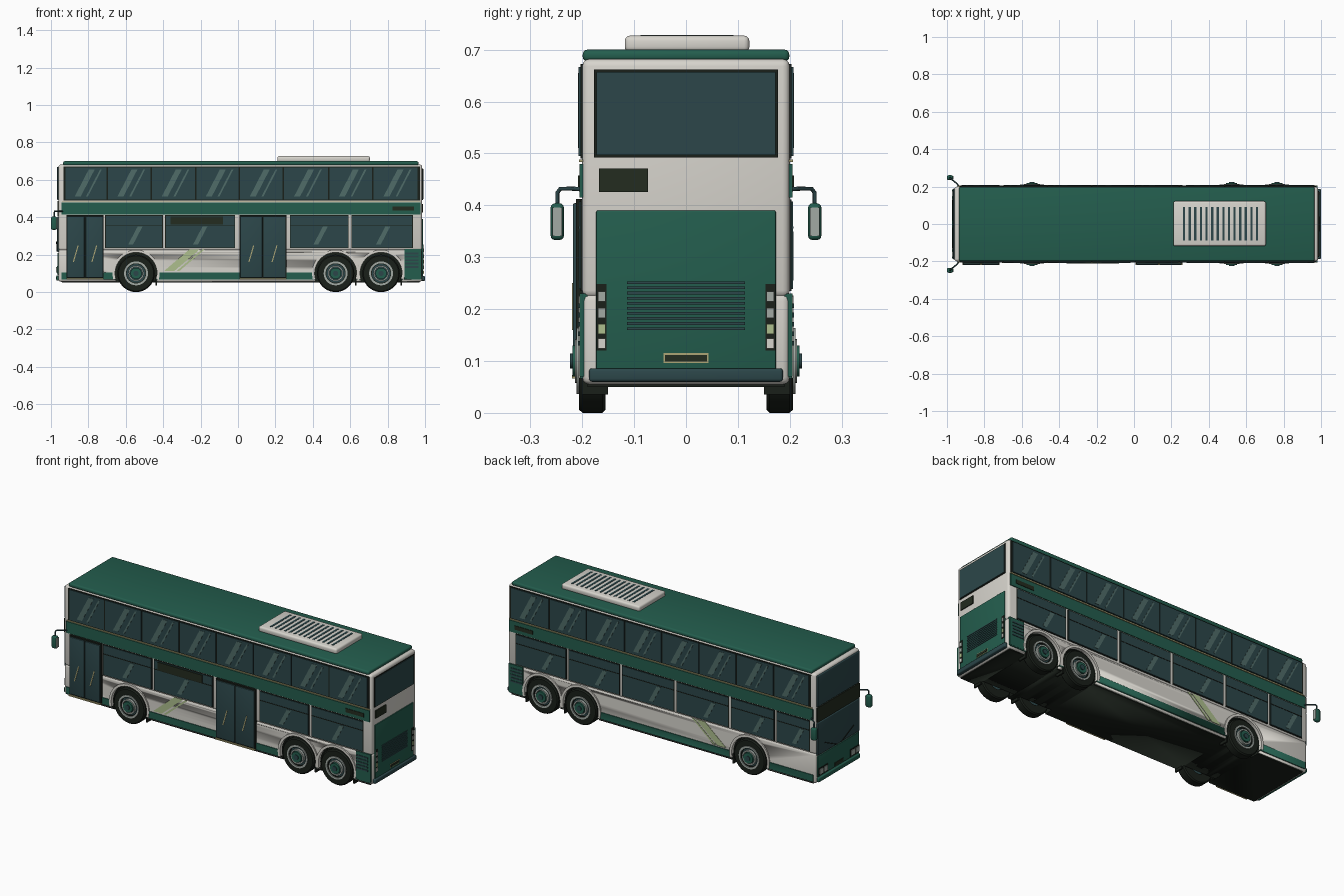
import bpy, bmesh, math
from mathutils import Matrix, Vector

cube = bpy.data.objects.get("Cube")
if cube:
    bpy.data.objects.remove(cube, do_unlink=True)


def material(name, rgb):
    m = bpy.data.materials.new(name)
    m.use_nodes = True
    m.diffuse_color = (*rgb, 1)
    m.node_tree.nodes["Principled BSDF"].inputs["Base Color"].default_value = (*rgb, 1)
    return m


GREEN = material("deep green", (0.017, 0.11, 0.075))
WHITE = material("warm white", (0.68, 0.66, 0.61))
GLASS = material("dark teal glass", (0.025, 0.062, 0.068))
BLACK = material("black rubber", (0.01, 0.014, 0.01))
SIGN = material("sign black", (0.017, 0.025, 0.014))
LIME = material("pale green", (0.42, 0.52, 0.27))
GOLD = material("dull gold", (0.42, 0.38, 0.18))
GREY = material("light grey", (0.36, 0.4, 0.37))
GLARE = material("glass glare", (0.08, 0.15, 0.14))


def finish(name, bm, mat):
    bmesh.ops.recalc_face_normals(bm, faces=bm.faces[:])
    me = bpy.data.meshes.new(name)
    bm.to_mesh(me)
    bm.free()
    me.materials.append(mat)
    me.shade_smooth()
    me.set_sharp_from_angle(angle=math.radians(35))
    ob = bpy.data.objects.new(name, me)
    bpy.context.collection.objects.link(ob)
    return ob


def box(name, x, y, z, mat, bevel=0):
    """Box from (low, high) pairs on each axis."""
    bm = bmesh.new()
    bmesh.ops.create_cube(bm, size=1)
    for v in bm.verts:
        v.co = Vector([r[0] if c < 0 else r[1] for r, c in zip((x, y, z), v.co)])
    if bevel:
        bmesh.ops.bevel(bm, geom=bm.edges[:], offset=bevel, segments=3,
                        profile=0.5, affect='EDGES')
    return finish(name, bm, mat)


def side_box(name, s, x, depth, z, mat, bevel=0):
    """Plate standing out from a side wall; depth is the outer face."""
    return box(name, x, sorted((s * 0.19, s * depth)), z, mat, bevel)


def side_poly(name, s, points, depth, mat):
    """Thin x-z polygon on a side wall."""
    bm = bmesh.new()
    f = bm.faces.new([bm.verts.new((x, s * (depth - 0.002), z)) for x, z in points])
    ext = bmesh.ops.extrude_face_region(bm, geom=[f])
    verts = [g for g in ext["geom"] if isinstance(g, bmesh.types.BMVert)]
    bmesh.ops.translate(bm, verts=verts, vec=(0, s * 0.002, 0))
    return finish(name, bm, mat)


def slant(name, s, x, z0, z1, width, lean, depth, mat):
    side_poly(name, s, [(x, z0), (x + width, z0), (x + width + lean, z1), (x + lean, z1)],
              depth, mat)


def lathe(name, profile, x, z, mat, start=0, sweep=2 * math.pi):
    """Revolve a closed (radius, y) profile around a crosswise axle."""
    bm = bmesh.new()
    vs = [bm.verts.new((r, y, 0)) for r, y in profile]
    es = [bm.edges.new((a, b)) for a, b in zip(vs, vs[1:] + vs[:1])]
    bmesh.ops.rotate(bm, verts=vs, matrix=Matrix.Rotation(-start, 3, 'Y'))
    bmesh.ops.spin(bm, geom=vs + es, axis=(0, -1, 0), cent=(0, 0, 0),
                   angle=sweep, steps=40)
    bmesh.ops.remove_doubles(bm, verts=bm.verts[:], dist=1e-5)
    bmesh.ops.translate(bm, verts=bm.verts[:], vec=(x, 0, z))
    return finish(name, bm, mat)


def ring(name, r0, r1, y0, y1, x, mat, **kw):
    return lathe(name, [(r0, y0), (r1, y0), (r1, y1), (r0, y1)], x, 0.1, mat, **kw)


def tube(name, points, radius, mat):
    cu = bpy.data.curves.new(name, 'CURVE')
    cu.dimensions = '3D'
    cu.bevel_depth, cu.bevel_resolution, cu.use_fill_caps = radius, 2, True
    sp = cu.splines.new('POLY')
    sp.points.add(len(points) - 1)
    for p, co in zip(sp.points, points):
        p.co = (*co, 1)
    cu.materials.append(mat)
    ob = bpy.data.objects.new(name, cu)
    bpy.context.collection.objects.link(ob)


WHEELS = (-0.545, 0.522, 0.765)
SIDES = ((-1, "right"), (1, "left"))

# Body shell, skirts and floor
lower = box("lower_body", (-0.96, 0.985), (-0.2, 0.2), (0.055, 0.23), WHITE, 0.014)
box("upper_body", (-0.96, 0.985), (-0.2, 0.2), (0.222, 0.682), WHITE, 0.014)
box("roof", (-0.935, 0.965), (-0.199, 0.199), (0.677, 0.7), GREEN, 0.009)
floor = box("floor", (-0.94, 0.97), (-0.19, 0.19), (0.05, 0.07), BLACK)
skirts = [side_box(n + "_skirt", s, (-0.945, 0.975), 0.204, (0.066, 0.105), GREEN)
          for s, n in SIDES]

# Wheel wells cut out of the lower parts
for x in WHEELS:
    for s, n in SIDES:
        cut = ring("well_cutter", 0, 0.114, s * 0.14, s * 0.25, x, BLACK)
        cut.hide_render = True
        for ob in [lower, floor] + skirts:
            mod = ob.modifiers.new("well", 'BOOLEAN')
            mod.operation, mod.solver, mod.object = 'DIFFERENCE', 'EXACT', cut
            mod.material_mode = 'TRANSFER'
            dg = bpy.context.evaluated_depsgraph_get()
            mesh = bpy.data.meshes.new_from_object(ob.evaluated_get(dg))
            ob.modifiers.clear()
            ob.data = mesh
        bpy.data.objects.remove(cut, do_unlink=True)

# Wheels, arches and mudflaps
for x in WHEELS:
    for s, n in SIDES:
        lathe(n + "_tyre", [(0.05, s * 0.155), (0.094, s * 0.155), (0.1, s * 0.161),
                            (0.1, s * 0.199), (0.094, s * 0.206), (0.05, s * 0.206)],
              x, 0.1, BLACK)
        ring(n + "_rim", 0.054, 0.064, s * 0.19, s * 0.211, x, GREY)
        ring(n + "_rim_dish", 0, 0.056, s * 0.18, s * 0.2, x, GLASS)
        ring(n + "_hub_ring", 0.034, 0.042, s * 0.19, s * 0.214, x, GREY)
        ring(n + "_hub", 0, 0.03, s * 0.19, s * 0.219, x, GREEN)
        ring(n + "_hub_cap", 0, 0.014, s * 0.21, s * 0.224, x, GLASS)
        ring(n + "_arch", 0.112, 0.126, s * 0.19, s * 0.207, x, WHITE,
             start=math.radians(-15), sweep=math.radians(210))
        box(n + "_mudflap", (x + 0.103, x + 0.111), sorted((s * 0.15, s * 0.2)),
            (0.035, 0.09), BLACK)

# Side walls
posts = [-0.925, -0.7, -0.463, -0.227, 0.008, 0.243, 0.484, 0.72, 0.965]
lower_panes = {-1: [(-0.71, -0.402), (-0.39, -0.015), (0.278, 0.592), (0.606, 0.935)],
               1: [(-0.925, -0.715), (-0.703, -0.427), (-0.413, -0.082),
                   (-0.068, 0.263), (0.277, 0.6), (0.614, 0.935)]}
for s, n in SIDES:
    side_box(n + "_upper_frame", s, (-0.932, 0.972), 0.203, (0.49, 0.672), BLACK)
    for a, b in zip(posts, posts[1:]):
        side_box(n + "_upper_window", s, (a + 0.004, b - 0.004), 0.207, (0.495, 0.667), GLASS)
        for off, w in ((0.3, 0.032), (0.52, 0.01)):
            x = a + off * (b - a) if s < 0 else b - off * (b - a)
            slant(n + "_glare", s, x - w / 2, 0.51, 0.655, w, -s * 0.075, 0.2085, GLARE)
    side_box(n + "_gold_trim", s, (-0.94, 0.975), 0.206, (0.483, 0.488), GOLD)
    side_box(n + "_green_band", s, (-0.945, 0.975), 0.205, (0.415, 0.48), GREEN)
    side_box(n + "_route_sign", s, (0.825, 0.94), 0.208, (0.435, 0.457), SIGN)
    for a, b in lower_panes[s]:
        side_box(n + "_lower_frame", s, (a, b), 0.203, (0.235, 0.411), BLACK)
        side_box(n + "_lower_window", s, (a + 0.004, b - 0.004), 0.206, (0.239, 0.407), GLASS)
        side_box(n + "_window_bar", s, (a + 0.004, b - 0.004), 0.2075, (0.355, 0.359), BLACK)
        x = a + 0.4 * (b - a)
        slant(n + "_glare", s, x, 0.255, 0.35, 0.026, -s * 0.05, 0.2075, GLARE)
    slant(n + "_wide_stripe", s, -0.395, 0.113, 0.228, 0.055, 0.135, 0.203, LIME)
    slant(n + "_thin_stripe", s, -0.328, 0.113, 0.228, 0.015, 0.135, 0.203, LIME)
    side_box(n + "_rear_panel", s, (0.889, 0.98), 0.205, (0.07, 0.23), GREEN)
    for i in range(5):
        z = 0.13 + i * 0.018
        side_box(n + "_engine_vent", s, (0.893, 0.965), 0.208, (z, z + 0.009), GLASS)

# Double-leaf doors and side destination sign
for x0, x1 in ((-0.918, -0.718), (0.008, 0.258)):
    mid = (x0 + x1) / 2
    side_box("door_frame", -1, (x0, x1), 0.212, (0.068, 0.412), BLACK)
    side_box("door_sill", -1, (x0, x1), 0.22, (0.066, 0.073), GOLD)
    for a, b in ((x0 + 0.004, mid - 0.003), (mid + 0.003, x1 - 0.004)):
        side_box("door_leaf", -1, (a, b), 0.218, (0.078, 0.404), GLASS, 0.003)
        slant("door_glare", -1, (a + b) / 2 - 0.016, 0.16, 0.25, 0.006, 0.026, 0.22, GOLD)
side_box("side_destination_sign", -1, (-0.36, -0.08), 0.211, (0.36, 0.404), SIGN)

# Rear end
def rear(name, y, z, out, mat, bevel=0):
    return box(name, (0.97, out), y, z, mat, bevel)

rear("rear_window_frame", (-0.177, 0.177), (0.492, 0.662), 0.988, BLACK)
rear("rear_window", (-0.172, 0.172), (0.497, 0.657), 0.991, GLASS)
rear("rear_route_sign", (-0.168, -0.073), (0.426, 0.471), 0.99, SIGN)
rear("engine_cover", (-0.173, 0.173), (0.075, 0.39), 0.99, GREEN, 0.003)
for i in range(10):
    z = 0.16 + i * 0.0098
    rear("engine_louvre", (-0.114, 0.114), (z, z + 0.005), 0.993, GLASS)
rear("number_plate_border", (-0.043, 0.043), (0.096, 0.115), 0.992, GOLD)
rear("number_plate", (-0.04, 0.04), (0.099, 0.112), 0.994, SIGN)
rear("rear_bumper", (-0.187, 0.187), (0.06, 0.086), 1.0, GLASS, 0.006)
for s, n in SIDES:
    rear(n + "_tail_light_housing", sorted((s * 0.153, s * 0.172)), (0.12, 0.248), 0.992, BLACK)
    for z, m in ((0.124, WHITE), (0.152, LIME), (0.183, GREY), (0.215, GREY)):
        rear(n + "_tail_light", sorted((s * 0.155, s * 0.17)), (z, z + 0.019), 0.995, m)

# Front end
def front(name, y, z, out, mat, bevel=0):
    return box(name, (out, -0.945), y, z, mat, bevel)

front("upper_windscreen", (-0.19, 0.19), (0.492, 0.67), -0.967, GLASS, 0.004)
front("front_destination_sign", (-0.19, 0.19), (0.405, 0.488), -0.966, SIGN)
front("lower_windscreen", (-0.19, 0.19), (0.215, 0.401), -0.967, GLASS, 0.004)
front("front_panel", (-0.187, 0.187), (0.092, 0.21), -0.966, GREEN, 0.003)
front("front_bumper", (-0.187, 0.187), (0.062, 0.088), -0.972, GREEN, 0.005)
front("front_plate", (-0.04, 0.04), (0.1, 0.118), -0.969, SIGN)
for s, n in SIDES:
    front(n + "_headlight_housing", sorted((s * 0.1, s * 0.182)), (0.1, 0.14), -0.969, BLACK)
    for y in (0.106, 0.146):
        front(n + "_headlight", sorted((s * y, s * (y + 0.03))), (0.106, 0.134), -0.972, GREY)
    tube(n + "_wiper", [(-0.969, s * 0.02, 0.218), (-0.97, s * 0.13, 0.27)], 0.002, BLACK)

    # Wing mirrors
    tube(n + "_mirror_arm", [(-0.935, s * 0.195, 0.43), (-0.945, s * 0.215, 0.432),
                             (-0.98, s * 0.242, 0.432), (-0.983, s * 0.248, 0.424),
                             (-0.983, s * 0.248, 0.395)], 0.004, GLASS)
    box(n + "_mirror", (-1.0, -0.968), sorted((s * 0.235, s * 0.261)),
        (0.333, 0.404), GREEN, 0.009)
    box(n + "_mirror_glass", (-0.97, -0.966), sorted((s * 0.239, s * 0.257)),
        (0.341, 0.396), GREY)

# Roof air-conditioning unit
box("roof_unit", (0.21, 0.705), (-0.118, 0.122), (0.695, 0.727), WHITE, 0.01)
for i in range(14):
    x = 0.262 + i * 0.03
    box("roof_unit_slot", (x, x + 0.012), (-0.088, 0.092), (0.72, 0.7285), GLASS)
